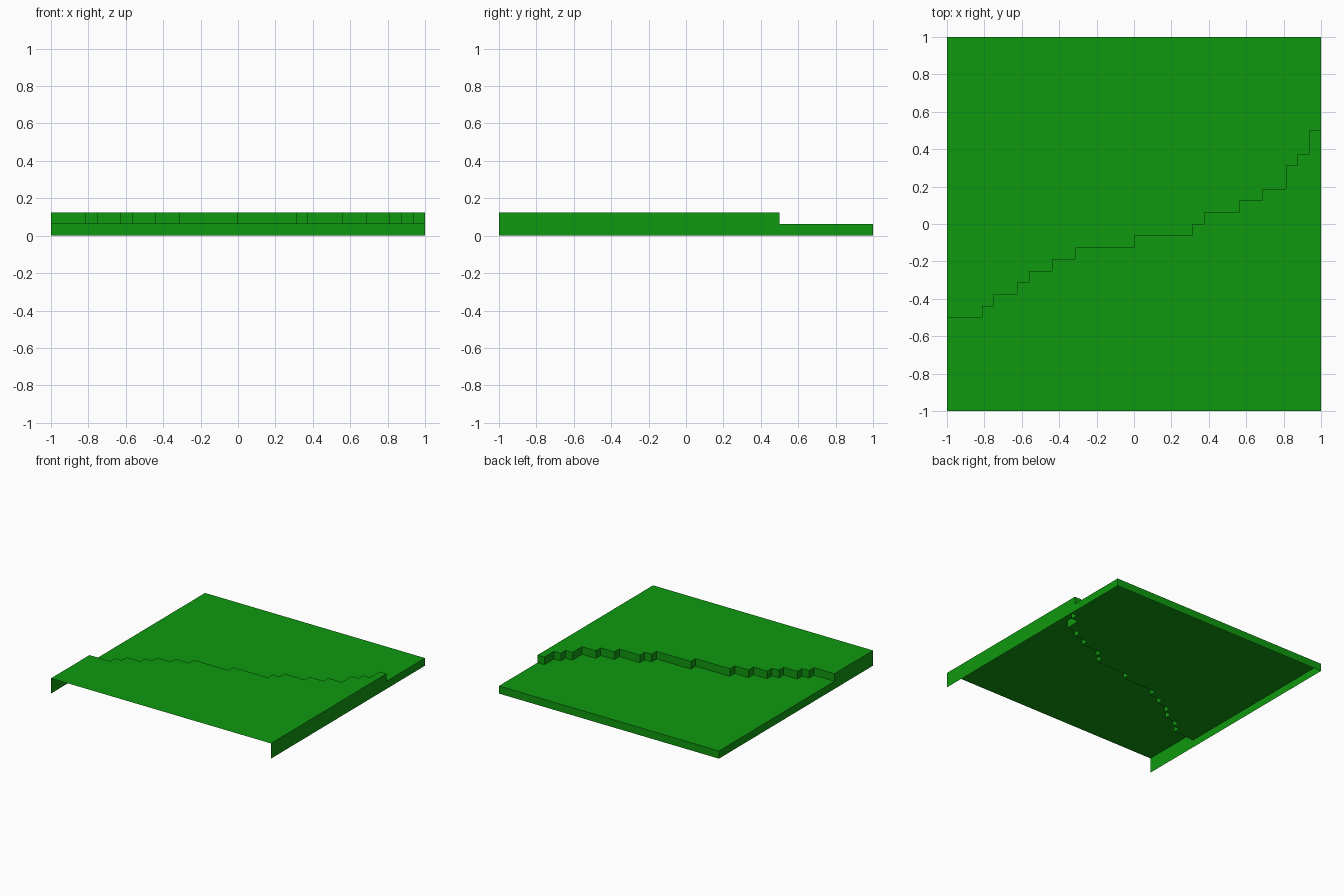
import bpy, bmesh

if "Cube" in bpy.data.objects:
    bpy.data.objects.remove(bpy.data.objects["Cube"])

HIGH, LOW = 0.125, 0.0625
# ledge line in 1/16 units: (x where the step starts, y of the ledge)
STEPS = [(-16, -8), (-13, -7), (-12, -6), (-10, -5), (-9, -4), (-7, -3), (-5, -2),
         (0, -1), (5, 0), (6, 1), (9, 2), (11, 3), (13, 5), (14, 6), (15, 8)]

green = bpy.data.materials.new("grass green")
green.diffuse_color = (0.0048, 0.319, 0.0048, 1)
green.use_nodes = True
green.node_tree.nodes["Principled BSDF"].inputs["Base Color"].default_value = green.diffuse_color


def make_part(name, polygons):
    """Flat-faced open shell from a list of polygons."""
    bm = bmesh.new()
    for poly in polygons:
        bm.faces.new([bm.verts.new(p) for p in poly])
    bmesh.ops.remove_doubles(bm, verts=bm.verts, dist=1e-5)
    mesh = bpy.data.meshes.new(name)
    bm.to_mesh(mesh)
    bm.free()
    mesh.materials.append(green)
    obj = bpy.data.objects.new(name, mesh)
    bpy.context.collection.objects.link(obj)


def wall(a, b, z0, z1):
    """Upright rectangle above the line a-b, facing right of travel."""
    return [(*a, z0), (*b, z0), (*b, z1), (*a, z1)]


# Zigzag ledge line from left to right
line = []
for i, (x, y) in enumerate(STEPS):
    x_end = STEPS[i + 1][0] if i + 1 < len(STEPS) else 16
    line += [(x / 16, y / 16), (x_end / 16, y / 16)]

# Upper ground (front) and lower ground (back)
make_part("upper_ground", [[(x, y, HIGH) for x, y in [(-1, -1), (1, -1)] + line[::-1]]])
make_part("lower_ground", [[(x, y, LOW) for x, y in line + [(1, 1), (-1, 1)]]])

# Stepped cliff between the two levels
make_part("cliff", [wall(b, a, LOW, HIGH) for a, b in zip(line, line[1:])])

# Side skirts and back skirt; the front and underside stay open
left, right = line[0], line[-1]
make_part("left_skirt", [wall(left, (-1, -1), 0, HIGH), wall((-1, 1), left, 0, LOW)])
make_part("right_skirt", [wall((1, -1), right, 0, HIGH), wall(right, (1, 1), 0, LOW)])
make_part("back_skirt", [wall((1, 1), (-1, 1), 0, LOW)])
